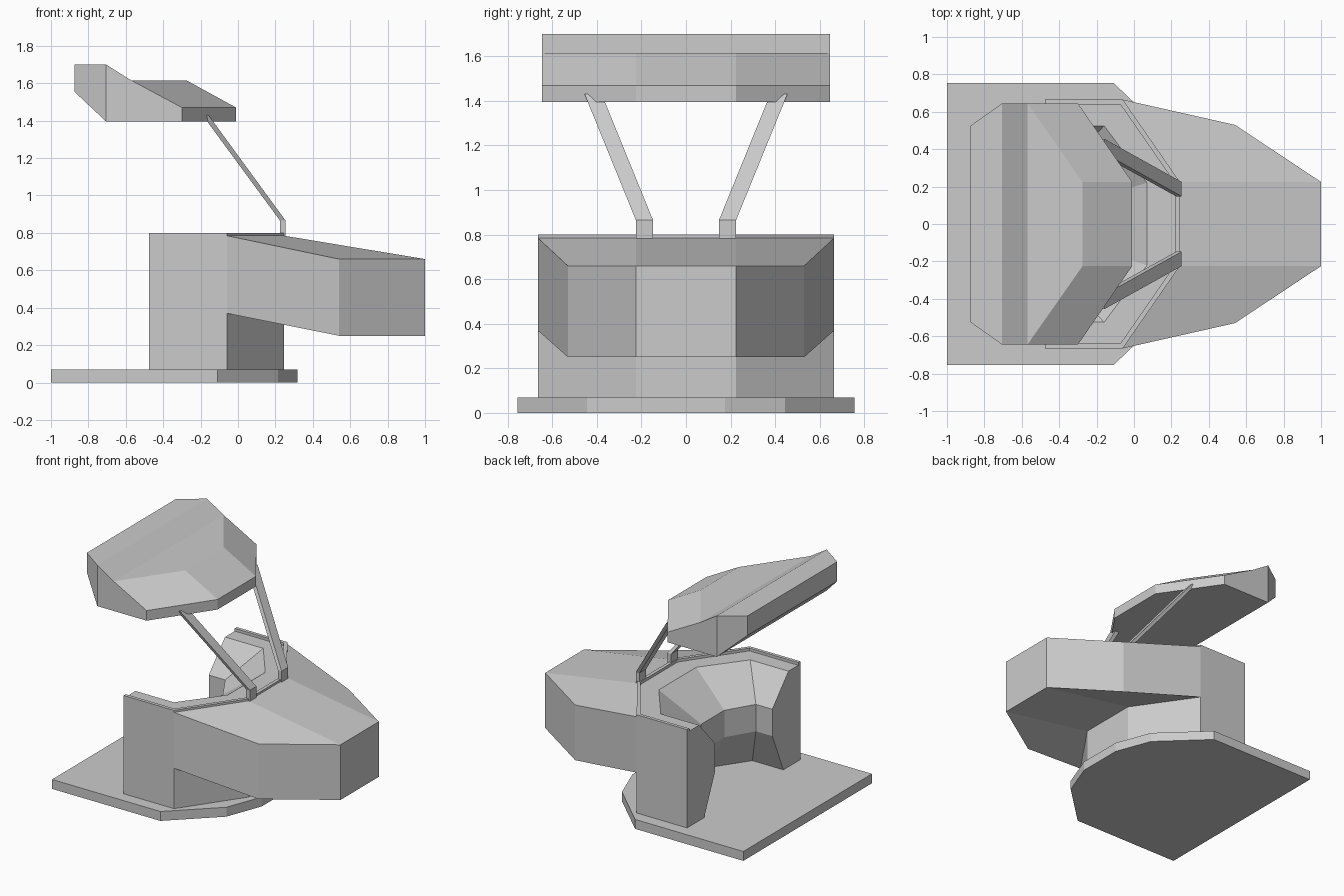
import bpy, bmesh

if "Cube" in bpy.data.objects:
    bpy.data.objects.remove(bpy.data.objects["Cube"])


def make(name, verts, faces):
    """Create a flat-shaded mesh object with outward normals."""
    bm = bmesh.new()
    vs = [bm.verts.new(v) for v in verts]
    for f in faces:
        bm.faces.new([vs[i] for i in f])
    bmesh.ops.recalc_face_normals(bm, faces=bm.faces[:])
    me = bpy.data.meshes.new(name)
    bm.to_mesh(me)
    bm.free()
    ob = bpy.data.objects.new(name, me)
    bpy.context.collection.objects.link(ob)
    return ob


def symmetric(name, pts, spans, sides):
    """pts: letter -> point on the +y side. spans: loop of letters bridged
    across to the mirrored side. sides: faces built on both sides."""
    idx = {k: i for i, k in enumerate(pts)}
    n = len(pts)
    verts = list(pts.values()) + [(x, -y, z) for x, y, z in pts.values()]
    faces = []
    for s in spans:
        ids = [idx[k] for k in s]
        faces.append(ids + [i + n for i in reversed(ids)])
    for s in sides:
        ids = [idx[k] for k in s]
        faces += [ids, [i + n for i in reversed(ids)]]
    return make(name, verts, faces)


def loft(name, rings, loop=False):
    """Bridge closed rings of equal size and cap both ends."""
    n = len(rings[0])
    faces = [list(range(n)), list(range((len(rings) - 1) * n, len(rings) * n))]
    for r in range(len(rings) - 1):
        for i in range(n):
            j = (i + 1) % n
            faces.append([r * n + i, r * n + j, (r + 1) * n + j, (r + 1) * n + i])
    return make(name, [p for ring in rings for p in ring], faces)


# Base plate
half = [(-1, .755), (-.11, .755), (.215, .445), (.317, .175)]
outline = half + [(x, -y) for x, y in reversed(half)]
loft("base_plate", [[(x, y, z) for x, y in outline] for z in (0, .07)])

# Wraparound wall with inner desk: profile rows are
# (side y, side corner x, front corner x, front corner y, z)
rows = [
    (.665, -.06, .245, .225, .07),
    (.665, -.06, .245, .225, .80),
    (.64, -.073, .22, .217, .80),
    (.64, -.073, .22, .217, .78),
    (.525, -.16, .07, .22, .78),
    (.335, -.34, -.22, .135, .57),
    (.335, -.34, -.22, .135, .37),
    (.465, -.22, -.03, .19, .07),
]
sections = []
for s in (1, -1):
    part = [[(-.475, s * r[0], r[4]) for r in rows],
            [(r[1], s * r[0], r[4]) for r in rows],
            [(r[2], s * r[3], r[4]) for r in rows]]
    sections += part if s == 1 else part[::-1]
loft("wall_and_desk", sections)

# Projecting front hood
symmetric("front_hood", {
    "a": (-.06, .665, .785), "b": (.245, .225, .785),
    "c": (1, .225, .66), "d": (.54, .53, .66),
    "e": (-.06, .665, .37), "f": (.245, .225, .37),
    "g": (1, .225, .25), "h": (.54, .53, .25),
}, ["bc", "cg", "gf", "fb"], ["abcd", "efgh", "dcgh", "adhe", "abfe"])

# Overhead canopy
symmetric("canopy", {
    "A": (-.875, .525, 1.70), "B": (-.705, .645, 1.70),
    "C": (-.57, .645, 1.615), "D": (-.275, .225, 1.615),
    "E": (-.01, .225, 1.47), "F": (-.01, .225, 1.395),
    "G": (-.705, .645, 1.395), "H": (-.875, .525, 1.555),
    "I": (-.30, .645, 1.395), "J": (-.30, .645, 1.47),
}, ["AB", "BC", "CD", "DE", "EF", "FIG", "GH", "HA"],
    ["ABGH", "BCJIG", "CDEJ", "JEFI"])

# Canopy struts: (x0, x1, inner y, outer y, z)
for s, side in ((1, "back"), (-1, "front")):
    rings = []
    for x0, x1, y0, y1, z in ((.225, .255, .148, .225, .78),
                              (.225, .255, .148, .225, .865),
                              (-.19, -.158, .378, .455, 1.43)):
        rings.append([(x0, s * y0, z), (x1, s * y0, z),
                      (x1, s * y1, z), (x0, s * y1, z)])
    loft("strut_" + side, rings)
